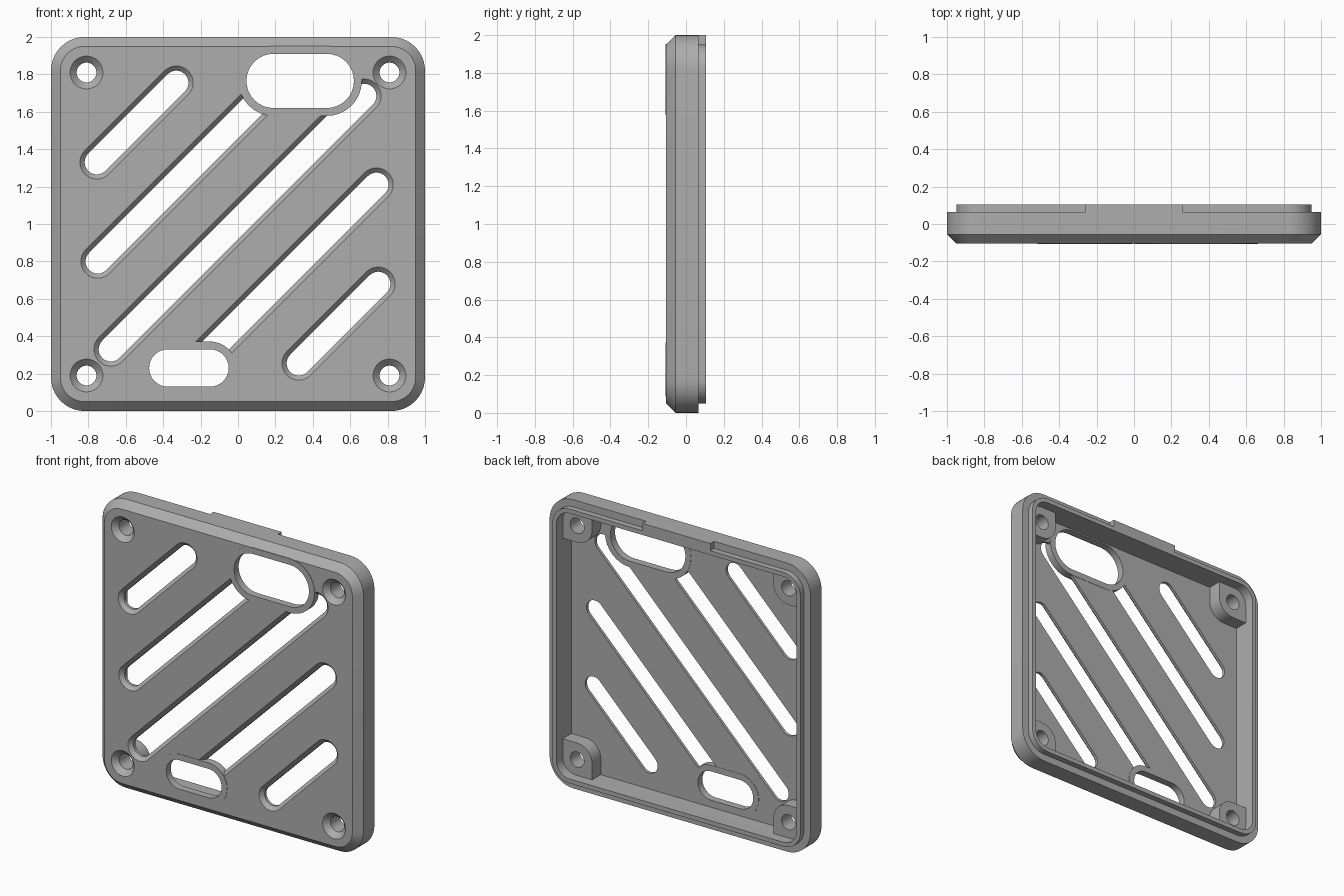
import bpy, bmesh, math

cube = bpy.data.objects.get("Cube")
if cube:
    bpy.data.objects.remove(cube, do_unlink=True)

grey = bpy.data.materials.new("mid grey plastic")
grey.use_nodes = True
GREY = (0.42, 0.42, 0.42, 1)
grey.diffuse_color = GREY
grey.node_tree.nodes["Principled BSDF"].inputs["Base Color"].default_value = GREY

FRONT, FLOOR, STEP, BACK = -0.105, -0.06, 0.065, 0.105


def arc(cx, cz, r, start, sweep, n):
    """Points on an arc in the XZ plane, angles in degrees."""
    return [(cx + r * math.cos(math.radians(start + sweep * i / n)),
             cz + r * math.sin(math.radians(start + sweep * i / n))) for i in range(n + 1)]


def round_square(half, r):
    pts = []
    for k, (sx, sz) in enumerate([(1, 1), (-1, 1), (-1, -1), (1, -1)]):
        pts += arc(sx * (half - r), 1 + sz * (half - r), r, 90 * k, 90, 10)
    return pts


def stadium(a, b, r):
    ang = math.degrees(math.atan2(b[1] - a[1], b[0] - a[0]))
    return arc(*b, r, ang - 90, 180, 16) + arc(*a, r, ang + 90, 180, 16)


def circle(cx, cz, r):
    return arc(cx, cz, r, 0, 360, 32)[:-1]


def loft(name, sections):
    """Solid through equal-count XZ outlines placed at given depths."""
    bm = bmesh.new()
    rings = [[bm.verts.new((x, y, z)) for x, z in pts] for y, pts in sections]
    n = len(rings[0])
    for lo, hi in zip(rings, rings[1:]):
        for i in range(n):
            j = (i + 1) % n
            bm.faces.new((lo[i], lo[j], hi[j], hi[i]))
    bm.faces.new(rings[0])
    bm.faces.new(rings[-1])
    bmesh.ops.recalc_face_normals(bm, faces=bm.faces)
    mesh = bpy.data.meshes.new(name)
    bm.to_mesh(mesh)
    bm.free()
    obj = bpy.data.objects.new(name, mesh)
    mesh.materials.append(grey)
    bpy.context.collection.objects.link(obj)
    return obj


def combine(target, tool, operation):
    """Apply a boolean and remove the tool."""
    mod = target.modifiers.new("boolean", 'BOOLEAN')
    mod.operation, mod.object, mod.solver = operation, tool, 'EXACT'
    bpy.context.view_layer.objects.active = target
    bpy.ops.object.modifier_apply(modifier=mod.name)
    bpy.data.objects.remove(tool, do_unlink=True)


# Outer shell: chamfered front, stepped locating lip at the back
cover = loft("vented_cover", [
    (FRONT, round_square(0.95, 0.13)), (FRONT + 0.05, round_square(1, 0.18)),
    (STEP, round_square(1, 0.18)), (STEP, round_square(0.95, 0.13)),
    (BACK, round_square(0.95, 0.13))])

# Locating tab in the middle of the top edge
tab = [(-0.26, 1.93), (0.26, 1.93), (0.26, 2), (-0.26, 2)]
combine(cover, loft("top_tab", [(STEP - 0.03, tab), (BACK, tab)]), 'UNION')

# Hollow interior that leaves four rounded screw posts in the corners
cavity = loft("cavity", [(FLOOR, round_square(0.92, 0.1)), (0.2, round_square(0.92, 0.1))])
corners = [(sx * 0.81, 1 + sz * 0.81, sx, sz) for sx in (-1, 1) for sz in (-1, 1)]
for cx, cz, sx, sz in corners:
    r = 0.115
    post = [(cx + sx * (px), cz + sz * (pz)) for px, pz in
            arc(0, 0, r, 180, 90, 10) + [(0.16, -r), (0.16, 0.16), (-r, 0.16)]]
    combine(cavity, loft("post", [(-0.15, post), (0.035, post)]), 'DIFFERENCE')
combine(cover, cavity, 'DIFFERENCE')

# Countersunk screw holes
for cx, cz, sx, sz in corners:
    hole = loft("screw_hole", [(-0.115, circle(cx, cz, 0.098)),
                               (-0.07, circle(cx, cz, 0.053)), (0.2, circle(cx, cz, 0.053))])
    combine(cover, hole, 'DIFFERENCE')

# Diagonal vent slots with chamfered front edges
slots = [((-0.755, 1.33), (-0.33, 1.755)), ((-0.75, 0.80), (0.2, 1.75)),
         ((-0.68, 0.33), (0.675, 1.685)), ((-0.2, 0.27), (0.74, 1.21)),
         ((0.325, 0.255), (0.75, 0.68))]
for a, b in slots:
    slot = loft("slot", [(-0.115, stadium(a, b, 0.1)), (-0.08, stadium(a, b, 0.065)),
                         (-0.03, stadium(a, b, 0.065))])
    combine(cover, slot, 'DIFFERENCE')

# Oval ports: a slim collar bridging the slots, then the opening
for a, b, r in [((0.19, 1.765), (0.475, 1.765), 0.145), ((-0.375, 0.23), (-0.15, 0.23), 0.1)]:
    collar, opening = stadium(a, b, r + 0.042), stadium(a, b, r)
    combine(cover, loft("collar", [(FRONT - 0.003, collar), (FLOOR + 0.002, collar)]), 'UNION')
    combine(cover, loft("opening", [(-0.2, opening), (0.0, opening)]), 'DIFFERENCE')

# Smooth the rounds, keep the edges crisp
bpy.ops.object.select_all(action='DESELECT')
cover.select_set(True)
bpy.context.view_layer.objects.active = cover
bpy.ops.object.shade_smooth_by_angle(angle=math.radians(30))
